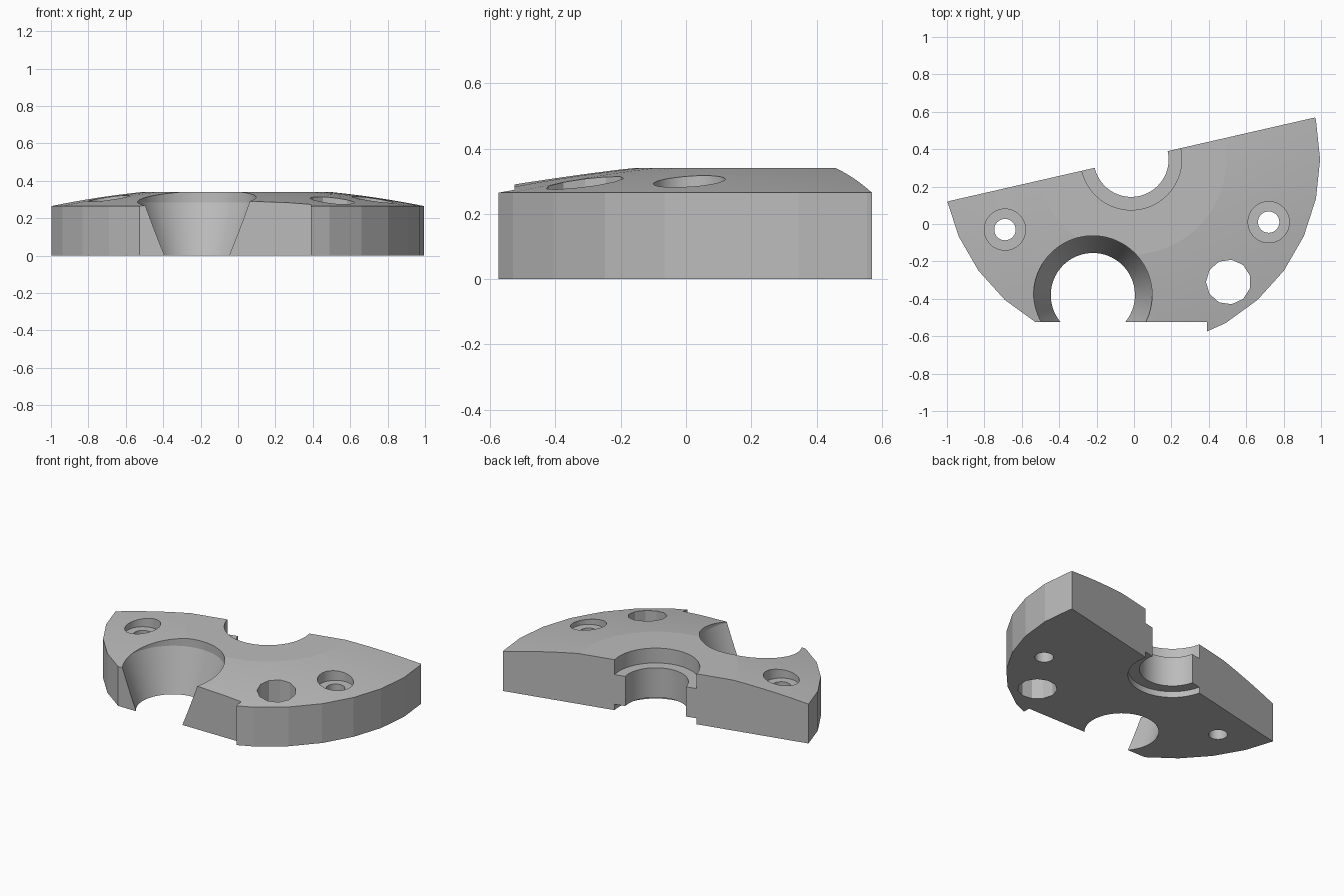
import bpy, bmesh, math
from mathutils import Matrix

cube = bpy.data.objects.get("Cube")
if cube:
    bpy.data.objects.remove(cube, do_unlink=True)

CX, CY = -0.015, 0.345      # centre of the half disc
TILT = math.atan2(0.45, 1.97)  # angle of the straight back face
FLAT_R, OUTER_R, TOP_Z, RIM_Z = 0.51, 1.01, 0.34, 0.265

steel = bpy.data.materials.new("Plain grey")
steel.use_nodes = True
grey = (0.5, 0.5, 0.5, 1)
steel.diffuse_color = grey
steel.node_tree.nodes["Principled BSDF"].inputs["Base Color"].default_value = grey


def make_object(name, bm):
    bmesh.ops.recalc_face_normals(bm, faces=bm.faces)
    mesh = bpy.data.meshes.new(name)
    bm.to_mesh(mesh)
    bm.free()
    mesh.materials.append(steel)
    obj = bpy.data.objects.new(name, mesh)
    bpy.context.collection.objects.link(obj)
    return obj


def revolve(name, profile, x, y, sides, turn=0.0):
    """Closed solid of revolution; profile is (radius, z) from bottom to top."""
    bm = bmesh.new()
    rings = []
    for r, z in profile:
        angles = [turn + math.tau * i / sides for i in range(sides)]
        rings.append([bm.verts.new((x + r * math.cos(a), y + r * math.sin(a), z)) for a in angles])
    for low, high in zip(rings, rings[1:]):
        for i in range(sides):
            j = (i + 1) % sides
            bm.faces.new((low[i], low[j], high[j], high[i]))
    bm.faces.new(rings[0][::-1])
    bm.faces.new(rings[-1])
    return make_object(name, bm)


def box(name, matrix):
    bm = bmesh.new()
    bmesh.ops.create_cube(bm, size=1, matrix=matrix)
    return make_object(name, bm)


# Domed disc with a flat centre and faceted rim
k = (TOP_Z - RIM_Z) / (OUTER_R ** 2 - FLAT_R ** 2)
steps = 8
dome = []
for i in range(steps + 1):
    r = OUTER_R + (FLAT_R - OUTER_R) * i / steps
    dome.append((r, TOP_Z - k * (r * r - FLAT_R ** 2)))
body = revolve("half_disc_plate", [(OUTER_R, 0)] + dome, CX, CY, 30)

cutters = []
# Straight back face through the disc centre
cutters.append(box("back_cutter", Matrix.Translation((CX, CY, 0)) @ Matrix.Rotation(TILT, 4, "Z")
                   @ Matrix.Translation((0, 1.5, 0)) @ Matrix.Diagonal((4, 3, 2, 1))))
# Front flat, stopping at a small step
cutters.append(box("front_cutter", Matrix.Translation((0.39 - 1, -0.525 - 0.5, 0))
                   @ Matrix.Diagonal((2, 1, 2, 1))))
# Centre bore with a recess above and below
cutters.append(revolve("centre_bore_cutter", [(0.27, -0.1), (0.27, 0.04), (0.2, 0.04),
               (0.2, 0.24), (0.27, 0.24), (0.27, 0.5)], CX, CY, 96))
# Large tapered opening
cutters.append(revolve("taper_cutter", [(0.225, -0.1), (0.225, 0), (0.317, 0.285),
               (0.317, 0.5)], -0.22, -0.38, 96))
# Counterbored screw holes
for side, x, y in (("right", -0.69, -0.03), ("left", 0.72, 0.01)):
    cutters.append(revolve(side + "_screw_cutter", [(0.057, -0.1), (0.057, 0.25),
                   (0.11, 0.25), (0.11, 0.5)], x, y, 96))
# Faceted plain hole
cutters.append(revolve("plain_hole_cutter", [(0.12, -0.1), (0.12, 0.5)], 0.505, -0.31, 11, math.pi))

bpy.ops.object.select_all(action="DESELECT")
bpy.context.view_layer.objects.active = body
body.select_set(True)
for cutter in cutters:
    cutter.hide_render = True
    mod = body.modifiers.new(cutter.name, "BOOLEAN")
    mod.operation = "DIFFERENCE"
    mod.solver = "EXACT"
    mod.object = cutter
    bpy.ops.object.modifier_apply(modifier=mod.name)
    bpy.data.objects.remove(cutter, do_unlink=True)

bpy.ops.object.shade_smooth_by_angle(angle=math.radians(5))
